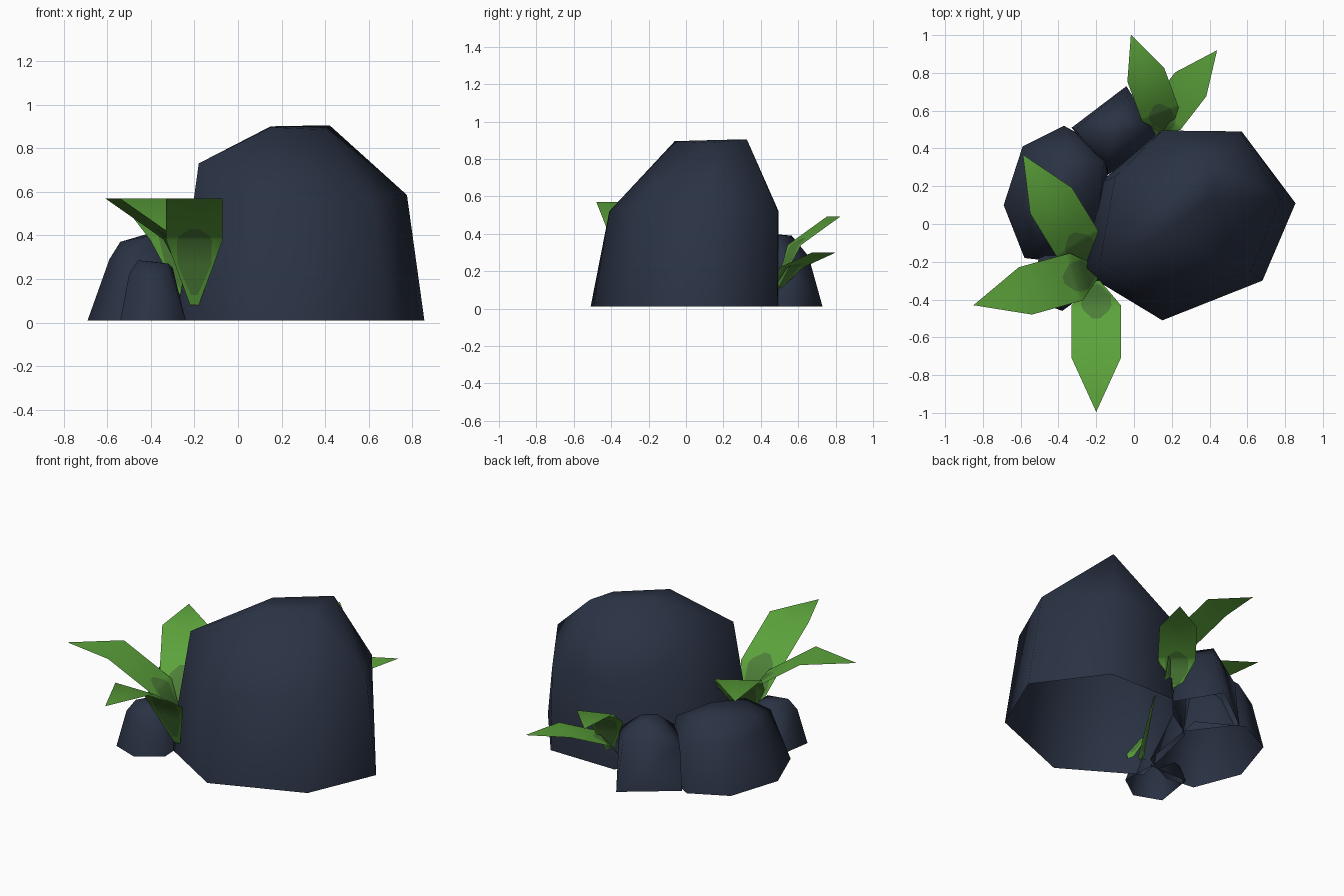
import bpy, bmesh, math
from mathutils import Vector

cube = bpy.data.objects.get("Cube")
if cube:
    bpy.data.objects.remove(cube, do_unlink=True)


def material(name, rgb):
    mat = bpy.data.materials.new(name)
    mat.use_nodes = True
    mat.diffuse_color = (*rgb, 1)
    bsdf = mat.node_tree.nodes["Principled BSDF"]
    bsdf.inputs["Base Color"].default_value = (*rgb, 1)
    bsdf.inputs["Roughness"].default_value = 0.9
    return mat


STONE = material("slate stone", (0.023, 0.032, 0.057))
GREEN = material("leaf green", (0.107, 0.365, 0.044))
SHADE = material("leaf base green", (0.075, 0.215, 0.04))


def finish(name, bm, mats, angle):
    mesh = bpy.data.meshes.new(name)
    bm.to_mesh(mesh)
    bm.free()
    for mat in mats:
        mesh.materials.append(mat)
    obj = bpy.data.objects.new(name, mesh)
    bpy.context.collection.objects.link(obj)
    bpy.ops.object.select_all(action="DESELECT")
    obj.select_set(True)
    bpy.context.view_layer.objects.active = obj
    bpy.ops.object.shade_smooth_by_angle(angle=math.radians(angle))


def rock(name, base, upper):
    """Boulder shell, open below: hull of a ground outline and shoulder points."""
    bm = bmesh.new()
    for x, y in base:
        bm.verts.new((x, y, 0.01))
    for p in upper:
        bm.verts.new(p)
    hull = bmesh.ops.convex_hull(bm, input=bm.verts[:])
    loose = set(hull["geom_interior"]) | set(hull["geom_unused"])
    bmesh.ops.delete(bm, geom=[v for v in loose if isinstance(v, bmesh.types.BMVert)],
                     context="VERTS")
    bmesh.ops.recalc_face_normals(bm, faces=bm.faces[:])
    floor = [f for f in bm.faces if all(v.co.z < 0.02 for v in f.verts)]
    bmesh.ops.delete(bm, geom=floor, context="FACES")
    finish(name, bm, [STONE], 80)


# Boulders
rock("main_boulder",
     [(.15, -.51), (.68, -.3), (.855, .11), (.57, .49), (.14, .495), (-.18, .22), (-.28, -.25)],
     [(.17, -.41, .52), (.62, -.25, .56), (.775, .13, .585), (.56, .49, .52),
      (.15, .495, .52), (-.1, .25, .62), (-.18, -.2, .73),
      (.15, -.06, .895), (.4, .13, .885), (.42, .325, .905), (.15, .12, .9)])
rock("side_boulder",
     [(-.69, .1), (-.59, .41), (-.37, .52), (-.12, .38), (-.2, -.1), (-.4, -.2), (-.58, -.18)],
     [(-.59, .08, .29), (-.55, .36, .29), (-.36, .47, .3), (-.5, -.1, .32),
      (-.54, .1, .37), (-.37, .33, .42), (-.3, .2, .42), (-.4, 0, .4), (-.16, .32, .35)])
rock("back_boulder",
     [(-.04, .73), (-.33, .51), (-.14, .26), (.02, .36), (.12, .47)],
     [(-.03, .655, .28), (-.31, .5, .27), (-.14, .3, .28), (.1, .5, .28),
      (-.1, .565, .39), (-.12, .45, .4), (-.04, .48, .39)])
rock("small_boulder",
     [(-.54, -.4), (-.38, -.46), (-.24, -.36), (-.25, -.15), (-.5, -.15)],
     [(-.5, -.36, .22), (-.38, -.41, .2), (-.46, -.33, .285), (-.32, -.33, .27),
      (-.4, -.2, .28), (-.3, -.2, .25)])

# Leaf profile: distance along the leaf, half width, half width of the patch, height
LEAF = [(0, .02, .01, 0), (.02, .037, .015, .046), (.08, .088, .078, .185),
        (.13, .13, .08, .3), (.155, .13, .07, .317), (.2, .13, .02, .348),
        (.41, .13, .02, .49), (.695, 0, 0, .49)]
PATCH_ROWS = range(2, 6)


def leaf(name, root, tip, size=1.0, rise=1.0):
    """Folded leaf of three columns; the middle one carries the darker base patch."""
    start = Vector(root)
    out = Vector((tip[0] - root[0], tip[1] - root[1], 0)).normalized()
    side = Vector((-out.y, out.x, 0))
    bm = bmesh.new()
    last = None
    for i, (d, half, inner, z) in enumerate(LEAF):
        mid = start + out * d * size + Vector((0, 0, z * rise))
        row = [bm.verts.new(mid + side * o * size) for o in (half, inner, -inner, -half)]
        if last:
            for c in range(3):
                face = bm.faces.new((last[c], last[c + 1], row[c + 1], row[c]))
                face.material_index = int(c == 1 and i in PATCH_ROWS)
        last = row
    bmesh.ops.remove_doubles(bm, verts=bm.verts[:], dist=0.0005)
    finish(name, bm, [GREEN, SHADE], 60)


# Front plant
leaf("front_leaf", (-.2, -.3, .08), (-.2, -1))
leaf("front_side_leaf", (-.18, -.245, .08), (-.85, -.43))
leaf("front_inner_leaf", (-.225, -.225, .08), (-.59, .37))

# Back plant
leaf("back_tall_leaf", (.176, .482, .1), (-.015, 1), .8, .8)
leaf("back_low_leaf", (.1, .48, .09), (.44, .92), .8, .43)
